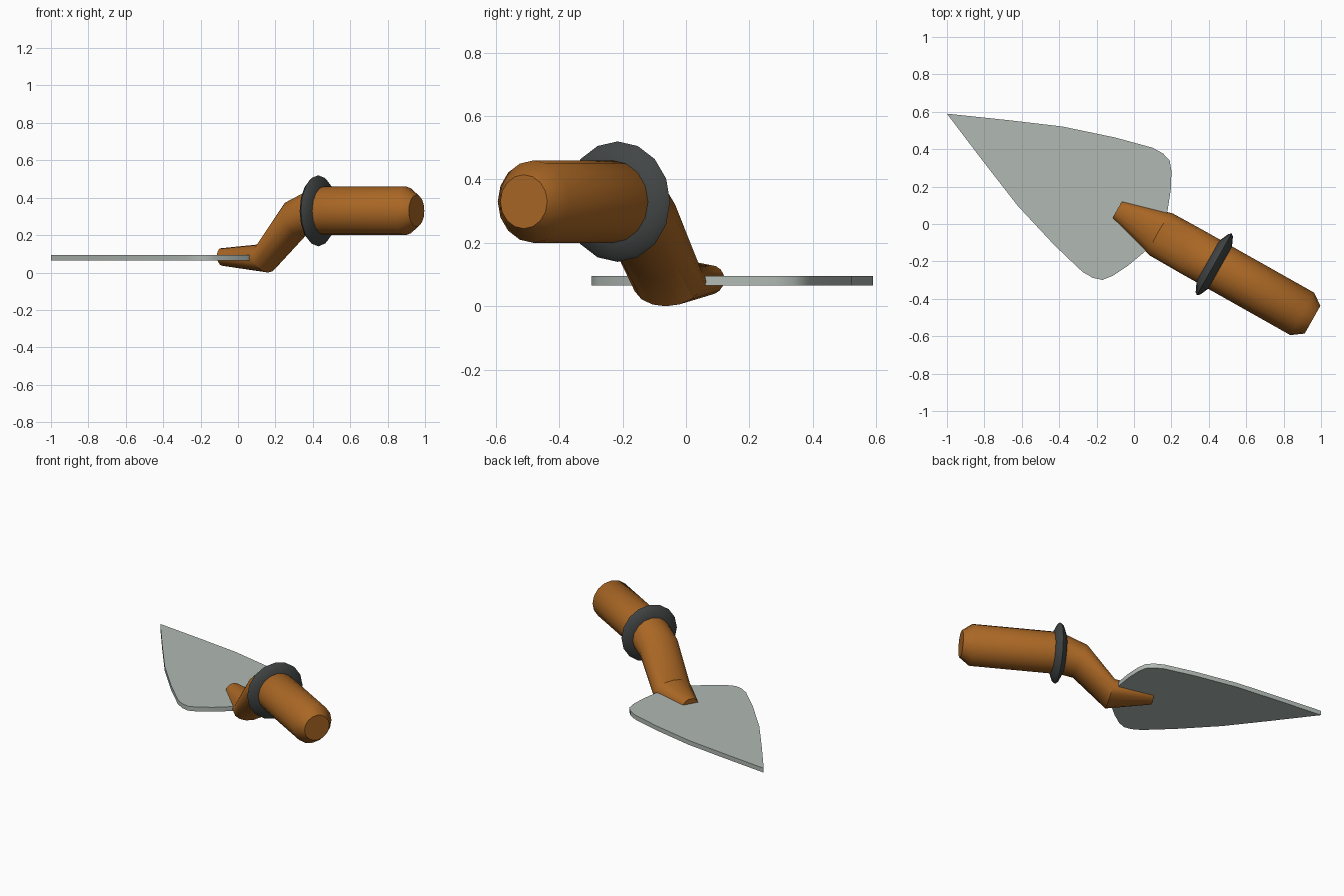
import bpy, bmesh, math
from mathutils import Matrix

if "Cube" in bpy.data.objects:
    bpy.data.objects.remove(bpy.data.objects["Cube"])

# Tool axis runs from blade tip to handle end, turned in plan
ANGLE = math.radians(-29.4)
PLACE = Matrix.Translation((0.011, 0.020, 0)) @ Matrix.Rotation(ANGLE, 4, 'Z')


def material(name, rgb):
    m = bpy.data.materials.new(name)
    m.diffuse_color = (*rgb, 1)
    m.use_nodes = True
    m.node_tree.nodes["Principled BSDF"].inputs["Base Color"].default_value = m.diffuse_color
    return m


wood = material("orange wood", (0.40, 0.135, 0.018))
steel = material("pale steel", (0.44, 0.49, 0.46))
dark = material("dark collar", (0.055, 0.06, 0.06))


def finish(name, bm, mat, smooth):
    bmesh.ops.recalc_face_normals(bm, faces=bm.faces)
    me = bpy.data.meshes.new(name)
    bm.to_mesh(me)
    bm.free()
    me.transform(PLACE)
    me.materials.append(mat)
    ob = bpy.data.objects.new(name, me)
    bpy.context.collection.objects.link(ob)
    bpy.ops.object.select_all(action='DESELECT')
    ob.select_set(True)
    bpy.context.view_layer.objects.active = ob
    bpy.ops.object.shade_smooth_by_angle(angle=math.radians(smooth))
    return ob


def loft(name, sections, sides, mat, smooth, caps=True):
    """Each section: top (u, z), bottom (u, z), half width."""
    bm = bmesh.new()
    rings = []
    for (ut, zt), (ub, zb), w in sections:
        ring = []
        for i in range(sides):
            a = 2 * math.pi * i / sides
            c = math.cos(a)
            ring.append(bm.verts.new(((ut + ub) / 2 + c * (ut - ub) / 2,
                                      w * math.sin(a),
                                      (zt + zb) / 2 + c * (zt - zb) / 2)))
        rings.append(ring)
    for r, s in zip(rings, rings[1:]):
        for i in range(sides):
            j = (i + 1) % sides
            bm.faces.new((r[i], r[j], s[j], s[i]))
    if caps:
        bm.faces.new(rings[0])
        bm.faces.new(rings[-1])
    return finish(name, bm, mat, smooth)


def disc(u, r, z=0.33):
    return ((u, z + r), (u, z - r), r)


# Blade: mirrored half outline, extruded
half = [(-0.86, 0.130), (-0.59, 0.243), (-0.313, 0.331), (-0.114, 0.381),
        (-0.05, 0.382), (0.0, 0.366), (0.037, 0.320), (0.082, 0.232),
        (0.122, 0.126)]
outline = [(-1.161, 0)] + half + [(0.138, 0)] + [(u, -v) for u, v in reversed(half)]
bm = bmesh.new()
face = bm.faces.new([bm.verts.new((u, v, 0.065)) for u, v in outline])
ext = bmesh.ops.extrude_face_region(bm, geom=[face])
bmesh.ops.translate(bm, vec=(0, 0, 0.03),
                    verts=[g for g in ext["geom"] if isinstance(g, bmesh.types.BMVert)])
finish("blade", bm, steel, 40)

# Handle with cranked neck in one loft
loft("handle", [
    ((-0.116, 0.130), (-0.108, 0.036), 0.053),
    ((0.134, 0.152), (0.172, 0.000), 0.128),
    ((0.300, 0.380), (0.380, 0.192), 0.130),
    disc(0.47, 0.13),
    disc(1.02, 0.13),
    disc(1.083, 0.085),
], 16, wood, 40)

# Collar: thin disc with a sharp rim
loft("collar", [disc(0.442, 0.125), disc(0.466, 0.178), disc(0.48, 0.19),
                disc(0.494, 0.178), disc(0.518, 0.125)], 16, dark, 50)
